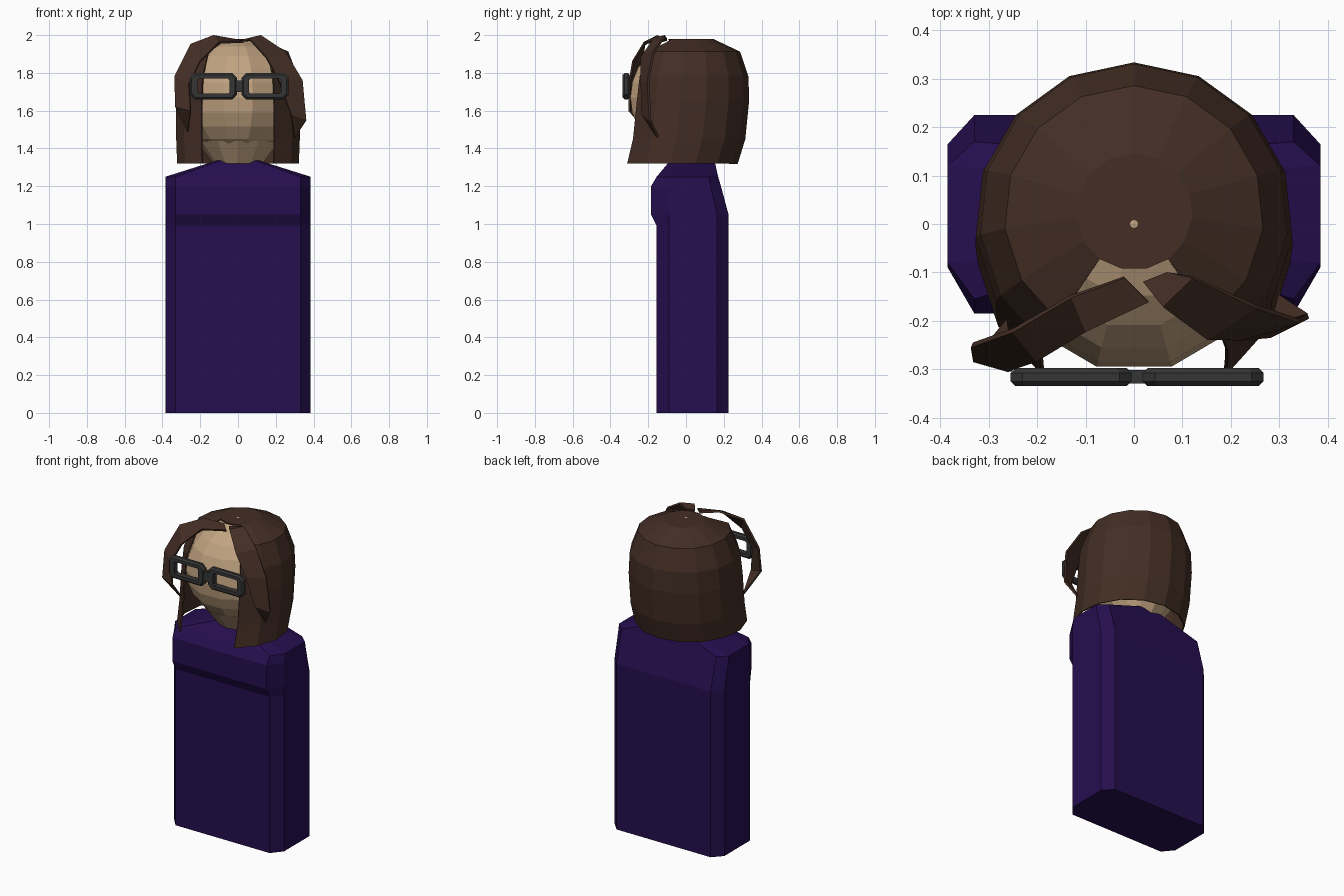
import bpy
import bmesh
from math import sin, cos, pi, radians
from mathutils import Matrix

if "Cube" in bpy.data.objects:
    bpy.data.objects.remove(bpy.data.objects["Cube"], do_unlink=True)


def material(name, rgb):
    m = bpy.data.materials.new(name)
    m.use_nodes = True
    m.diffuse_color = (*rgb, 1)
    bsdf = next(n for n in m.node_tree.nodes if n.type == 'BSDF_PRINCIPLED')
    bsdf.inputs["Base Color"].default_value = (*rgb, 1)
    return m


purple = material("deep purple", (0.019, 0.0045, 0.078))
brown = material("dark brown", (0.056, 0.027, 0.018))
skin = material("skin tan", (0.54, 0.37, 0.22))
charcoal = material("charcoal", (0.034, 0.036, 0.034))


def finish(bm, name, mat, recalc=True):
    if recalc:
        bmesh.ops.recalc_face_normals(bm, faces=bm.faces)
    mesh = bpy.data.meshes.new(name)
    bm.to_mesh(mesh)
    bm.free()
    mesh.materials.append(mat)
    ob = bpy.data.objects.new(name, mesh)
    bpy.context.scene.collection.objects.link(ob)
    return ob


def bridge(bm, lower, upper, skip=()):
    n = len(lower)
    for i in range(n):
        if i not in skip:
            j = (i + 1) % n
            bm.faces.new((lower[i], lower[j], upper[j], upper[i]))


def thicken(ob, amount, offset):
    mod = ob.modifiers.new("thickness", 'SOLIDIFY')
    mod.thickness = amount
    mod.offset = offset


# Robe: chamfered slab lofted up to the collar
# z, half width, chamfer x, front y, front chamfer y, back chamfer y, back y
levels = [
    (0.00, 0.385, 0.33, -0.155, -0.09, 0.165, 0.225),
    (0.99, 0.385, 0.33, -0.155, -0.09, 0.165, 0.225),
    (1.05, 0.385, 0.33, -0.185, -0.09, 0.165, 0.225),
    (1.20, 0.385, 0.33, -0.185, -0.09, 0.13, 0.185),
    (1.25, 0.385, 0.33, -0.155, -0.08, 0.12, 0.17),
    (1.34, 0.10, 0.08, -0.08, -0.06, 0.11, 0.15),
]
bm = bmesh.new()
rings = []
for z, w, c, f, fc, bc, b in levels:
    pts = [(-c, f), (c, f), (w, fc), (w, bc), (c, b), (-c, b), (-w, bc), (-w, fc)]
    rings.append([bm.verts.new((x, y, z)) for x, y in pts])
for lo, hi in zip(rings, rings[1:]):
    bridge(bm, lo, hi)
bm.faces.new(rings[0])
bm.faces.new(rings[-1])
finish(bm, "robe", purple)

# Head and flared neck
bm = bmesh.new()
bmesh.ops.create_uvsphere(bm, u_segments=12, v_segments=12, radius=1)
bm.transform(Matrix.Translation((0, 0, 1.67)) @ Matrix.Diagonal((0.3, 0.305, 0.31, 1))
             @ Matrix.Rotation(radians(15), 4, 'Z'))
finish(bm, "head", skin)

bm = bmesh.new()
bmesh.ops.create_cone(bm, cap_ends=True, segments=12, radius1=0.13, radius2=0.22, depth=0.12,
                      matrix=Matrix.Translation((0, 0.02, 1.38)))
finish(bm, "neck", skin)

# Hair cap: rings around the head, open at the face (radius, centre y, z)
SEG = 15
shape = [(0.32, -0.05, 1.32), (0.325, -0.015, 1.45), (0.325, 0.005, 1.65),
         (0.315, 0.012, 1.78), (0.265, 0.018, 1.91), (0.12, 0.025, 1.975)]
bm = bmesh.new()
rings = []
for r, cy, z in shape:
    rings.append([bm.verts.new((r * sin(2 * pi * i / SEG), cy + r * cos(2 * pi * i / SEG), z))
                  for i in range(SEG)])
for lo, hi in zip(rings, rings[1:]):
    bridge(bm, lo, hi, skip=(6, 7, 8))
bm.faces.new(rings[-1])
bmesh.ops.delete(bm, geom=[v for v in bm.verts if not v.link_faces], context='VERTS')
bm.normal_update()
if max(bm.faces, key=lambda f: f.calc_center_median().z).normal.z < 0:
    bmesh.ops.reverse_faces(bm, faces=bm.faces)
bmesh.ops.recalc_face_normals(bm, faces=bm.faces)
thicken(finish(bm, "hair_cap", brown, False), 0.008, 0)


# Loose fringe strands: ribbons of paired edge points ending in a tip
def strand(name, pairs, tip):
    bm = bmesh.new()
    rows = [[bm.verts.new(p) for p in pair] for pair in pairs]
    for (a, b), (c, d) in zip(rows, rows[1:]):
        bm.faces.new((a, b, d, c))
    bm.faces.new((*rows[-1], bm.verts.new(tip)))
    thicken(finish(bm, name, brown), 0.012, 0)


strand("right_strand", [
    ((0.03, -0.16, 1.965), (-0.02, -0.11, 1.975)),
    ((-0.10, -0.22, 1.96), (-0.13, -0.15, 1.995)),
    ((-0.20, -0.28, 1.86), (-0.25, -0.22, 1.95)),
    ((-0.26, -0.30, 1.74), (-0.335, -0.25, 1.78)),
    ((-0.25, -0.30, 1.60), (-0.33, -0.28, 1.62)),
], (-0.265, -0.20, 1.49))
strand("left_strand", [
    ((0.02, -0.12, 1.97), (0.07, -0.10, 1.975)),
    ((0.06, -0.17, 1.98), (0.12, -0.11, 1.995)),
    ((0.15, -0.235, 1.88), (0.25, -0.17, 1.91)),
    ((0.22, -0.235, 1.75), (0.34, -0.20, 1.76)),
    ((0.28, -0.23, 1.58), (0.36, -0.19, 1.55)),
], (0.30, -0.15, 1.46))


# Glasses: chamfered rectangular rims joined by a small bridge
def outline(bm, cx, y, w, h, c):
    pts = [(-w + c, -h), (w - c, -h), (w, -h + c), (w, h - c),
           (w - c, h), (-w + c, h), (-w, h - c), (-w, -h + c)]
    return [bm.verts.new((cx + x, y, 1.73 + z)) for x, z in pts]


for name, cx in (("right_rim", -0.13), ("left_rim", 0.143)):
    bm = bmesh.new()
    loops = [outline(bm, cx, y, w, h, c) for y, w, h, c in (
        (-0.325, 0.125, 0.07, 0.025), (-0.335, 0.115, 0.06, 0.02),
        (-0.335, 0.085, 0.04, 0.008), (-0.298, 0.085, 0.04, 0.008),
        (-0.298, 0.115, 0.06, 0.02), (-0.308, 0.125, 0.07, 0.025))]
    for lo, hi in zip(loops, loops[1:] + loops[:1]):
        bridge(bm, lo, hi)
    finish(bm, name, charcoal)

bm = bmesh.new()
bmesh.ops.create_cube(bm, size=1, matrix=Matrix.Translation((0.007, -0.316, 1.73))
                      @ Matrix.Diagonal((0.05, 0.028, 0.06, 1)))
finish(bm, "glasses_bridge", charcoal)
